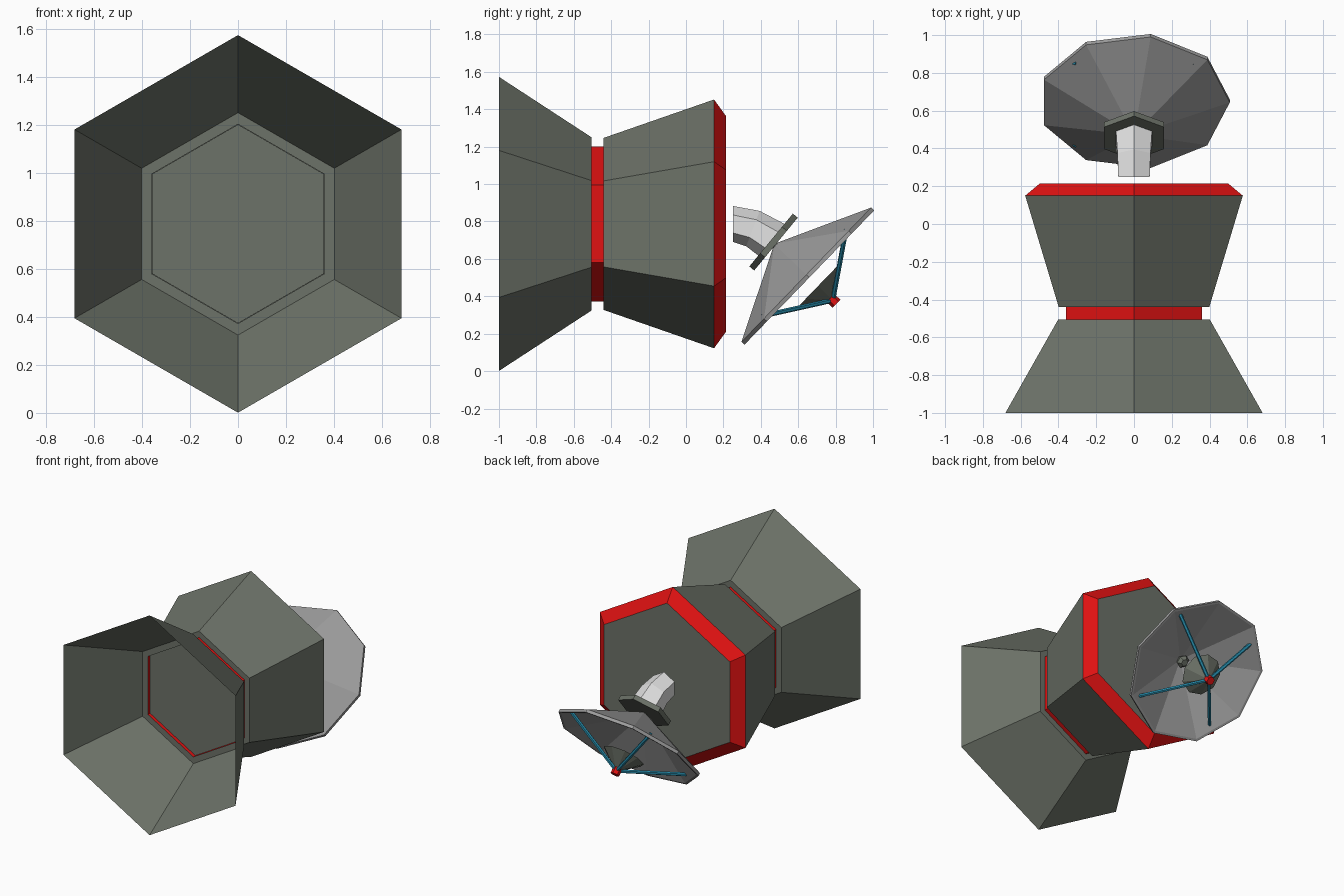
import bpy, bmesh, math
from mathutils import Vector, Matrix

if "Cube" in bpy.data.objects:
    bpy.data.objects.remove(bpy.data.objects["Cube"])


def material(name, rgb):
    m = bpy.data.materials.new(name)
    m.diffuse_color = (*rgb, 1)
    m.use_nodes = True
    m.node_tree.nodes["Principled BSDF"].inputs["Base Color"].default_value = m.diffuse_color
    return m


GREEN = material("hull grey green", (0.15, 0.168, 0.138))
RED = material("red trim", (0.75, 0.006, 0.006))
GREY = material("dish grey", (0.33, 0.33, 0.33))
WHITE = material("pipe white", (0.75, 0.75, 0.75))
BLUE = material("strut blue", (0.02, 0.27, 0.42))


def finish(name, bm, mats):
    bmesh.ops.remove_doubles(bm, verts=bm.verts, dist=0.0005)
    bmesh.ops.recalc_face_normals(bm, faces=bm.faces)
    me = bpy.data.meshes.new(name)
    bm.to_mesh(me)
    bm.free()
    for m in mats:
        me.materials.append(m)
    ob = bpy.data.objects.new(name, me)
    bpy.context.collection.objects.link(ob)
    return ob


def frame(tilt):
    """Axis along +y pitched down by tilt degrees, and its up direction."""
    a = math.radians(tilt)
    return (Vector((0, math.cos(a), -math.sin(a))),
            Vector((0, math.sin(a), math.cos(a))))


def loft(name, rings, n, mats, red_bands=(), caps=(), phase=90):
    """Skin rings of (centre, tilt, radius); listed bands use the second material."""
    bm = bmesh.new()
    loops = []
    for c, tilt, r in rings:
        up = frame(tilt)[1]
        loop = []
        for i in range(n):
            a = math.radians(phase) + math.tau * i / n
            p = Vector(c) + r * (math.cos(a) * Vector((1, 0, 0)) + math.sin(a) * up)
            loop.append(bm.verts.new(p))
        loops.append(loop)
    for k in range(len(loops) - 1):
        for i in range(n):
            j = (i + 1) % n
            f = bm.faces.new((loops[k][i], loops[k][j], loops[k + 1][j], loops[k + 1][i]))
            f.material_index = 1 if k in red_bands else 0
    for k in caps:
        bm.faces.new(loops[k])
    return finish(name, bm, mats)


def lathe(name, profile, n, origin, tilt, mats, **kw):
    """Skin a profile of (distance along axis, radius)."""
    axis = frame(tilt)[0]
    return loft(name, [(Vector(origin) + axis * t, tilt, r) for t, r in profile],
                n, mats, **kw)


# hexagonal hull: open bell, red neck, flared body, red chamfer and end face
HUB = (0, 0, 0.787)
lathe("hull", [(-1, 0.786), (-0.505, 0.463), (-0.505, 0.415), (-0.44, 0.415),
               (-0.44, 0.46), (0.15, 0.665), (0.215, 0.575)],
      6, HUB, 0, [GREEN, RED], red_bands=(2, 5), caps=(-1,))
lathe("bell_floor", [(-0.482, 0.414), (-0.475, 0.414)], 6, HUB, 0, [GREEN], caps=(0, -1))

# bent mounting pipe and its hexagonal flange
loft("mount_pipe", [((0, 0.25, 0.787), 0, 0.096), ((0, 0.358, 0.762), 21, 0.101),
                    ((0, 0.46, 0.70), 39, 0.11)], 6, [WHITE], caps=(0, -1))
lathe("mount_flange", [(-0.017, 0.183), (0.017, 0.183)], 6, (0, 0.468, 0.69), 39.5,
      [GREEN], caps=(0, -1))

# nine-sided dish with a thin rim
C, TILT = Vector((0, 0.652, 0.507)), 44
lathe("dish", [(-0.25, 0.0), (-0.012, 0.507), (0.01, 0.507), (0.008, 0.49), (-0.232, 0.0)],
      9, C, TILT, [GREY], phase=0)

# feed horn at the dish centre, sub-reflector and receiver in front of it
lathe("feed_horn", [(-0.24, 0.025), (-0.19, 0.045), (-0.165, 0.025)], 6, C, TILT,
      [GREEN], caps=(0, -1))
lathe("sub_reflector", [(0.075, 0.145), (0.18, 0.012)], 9, C, TILT, [GREEN],
      caps=(0, -1), phase=0)
lathe("receiver", [(0.158, 0.03), (0.212, 0.03)], 6, C, TILT, [RED], caps=(0, -1))

# four struts from the dish to the receiver
axis, up = frame(TILT)
tip = C + axis * 0.185
for i in range(4):
    a = math.radians(45 + 90 * i)
    foot = C - axis * 0.025 + 0.45 * (math.cos(a) * Vector((1, 0, 0)) + math.sin(a) * up)
    d = tip - foot
    bm = bmesh.new()
    m = Matrix.Translation((tip + foot) / 2) @ d.to_track_quat('Z', 'Y').to_matrix().to_4x4()
    bmesh.ops.create_cone(bm, cap_ends=True, segments=6, radius1=0.013, radius2=0.013,
                          depth=d.length, matrix=m)
    finish(f"strut_{i + 1}", bm, [BLUE])
